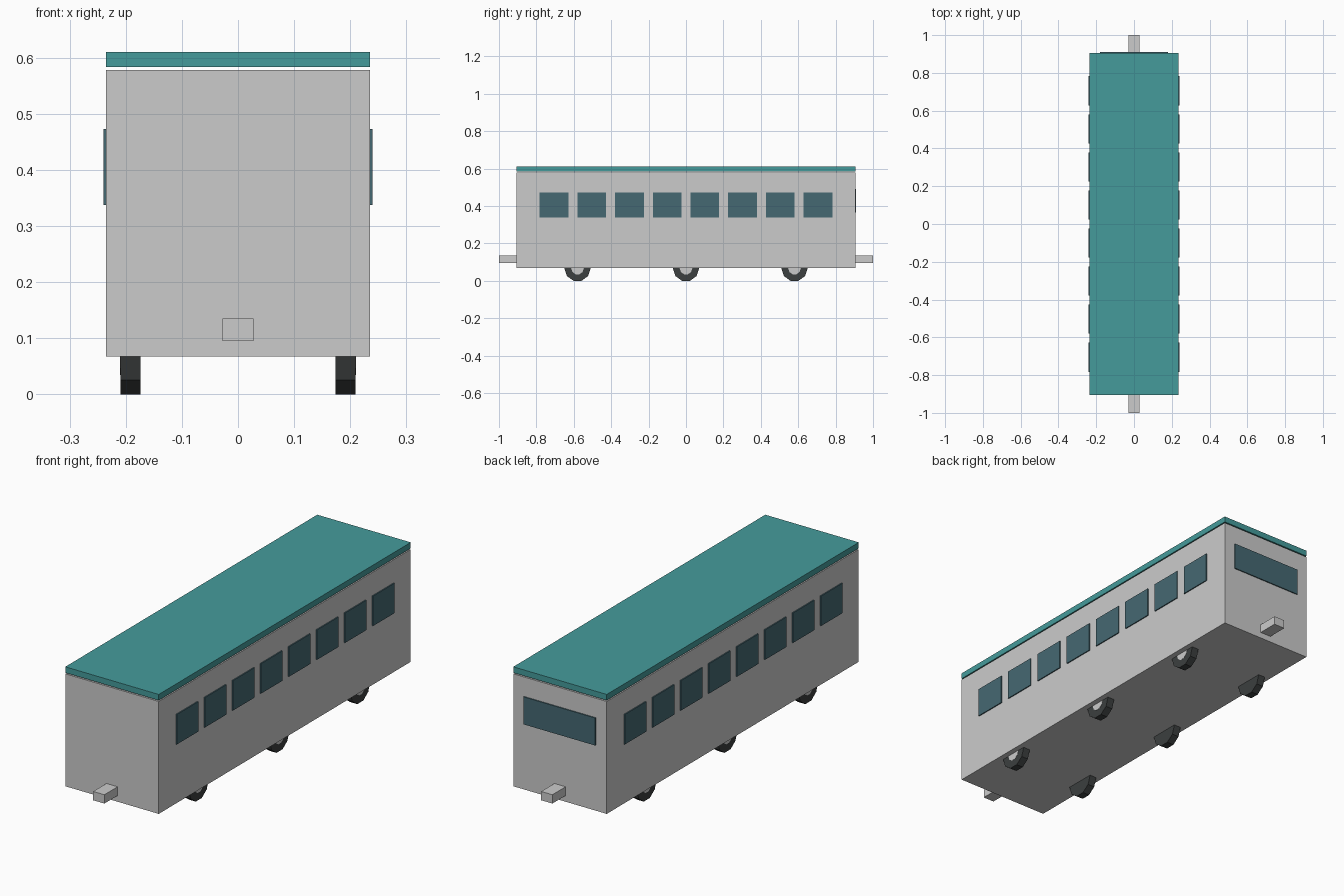
import bpy
import math

if "Cube" in bpy.data.objects:
    bpy.data.objects.remove(bpy.data.objects["Cube"])


def material(name, rgb):
    m = bpy.data.materials.new(name)
    m.diffuse_color = (*rgb, 1)
    m.use_nodes = True
    m.node_tree.nodes["Principled BSDF"].inputs["Base Color"].default_value = m.diffuse_color
    return m


TEAL = material("teal", (0.06, 0.33, 0.33))
GLASS = material("dark_glass", (0.06, 0.14, 0.17))
RUBBER = material("rubber", (0.045, 0.05, 0.05))


def box(name, lo, hi, mat=None):
    bpy.ops.mesh.primitive_cube_add(size=1, location=[(a + b) / 2 for a, b in zip(lo, hi)])
    ob = bpy.context.object
    ob.name = name
    ob.scale = [b - a for a, b in zip(lo, hi)]
    bpy.ops.object.transform_apply(location=False, rotation=False, scale=True)
    if mat:
        ob.data.materials.append(mat)
    return ob


def disc(name, x0, x1, y, z, radius, sides, mat=None):
    # Cylinder along x with a flat facet at the bottom and vertices fore and aft
    bpy.ops.mesh.primitive_cylinder_add(vertices=sides, radius=radius, depth=abs(x1 - x0),
                                        location=((x0 + x1) / 2, y, z),
                                        rotation=(0, math.pi / 2, 0))
    ob = bpy.context.object
    ob.name = name
    if mat:
        ob.data.materials.append(mat)
    return ob


W, L = 0.235, 0.905

# Carriage body and roof panel
box("body", (-W, -L, 0.067), (W, L, 0.578))
box("roof", (-W, -L, 0.583), (W, L, 0.61), TEAL)

# Rear window
box("rear_window", (-0.18, L - 0.005, 0.365), (0.18, L + 0.005, 0.49), GLASS)

# Couplers at both ends
for end, s in (("front", -1), ("rear", 1)):
    y0, y1 = sorted((s * L, s))
    box(f"{end}_coupler", (-0.028, y0, 0.095), (0.028, y1, 0.135))

for side, s in (("left", -1), ("right", 1)):
    # Side windows
    for i in range(8):
        y = (i - 3.5) * 0.2015
        x0, x1 = sorted((s * (W - 0.005), s * (W + 0.005)))
        box(f"{side}_window_{i + 1}", (x0, y - 0.077, 0.337), (x1, y + 0.077, 0.473), GLASS)
    # Wheels with hubs on the outer face
    for i, y in enumerate((-0.58, 0, 0.58)):
        disc(f"{side}_tyre_{i + 1}", s * 0.174, s * 0.209, y, 0.067, 0.0704, 10, RUBBER)
        disc(f"{side}_hub_{i + 1}", s * 0.19, s * 0.21, y, 0.067, 0.034, 10)
